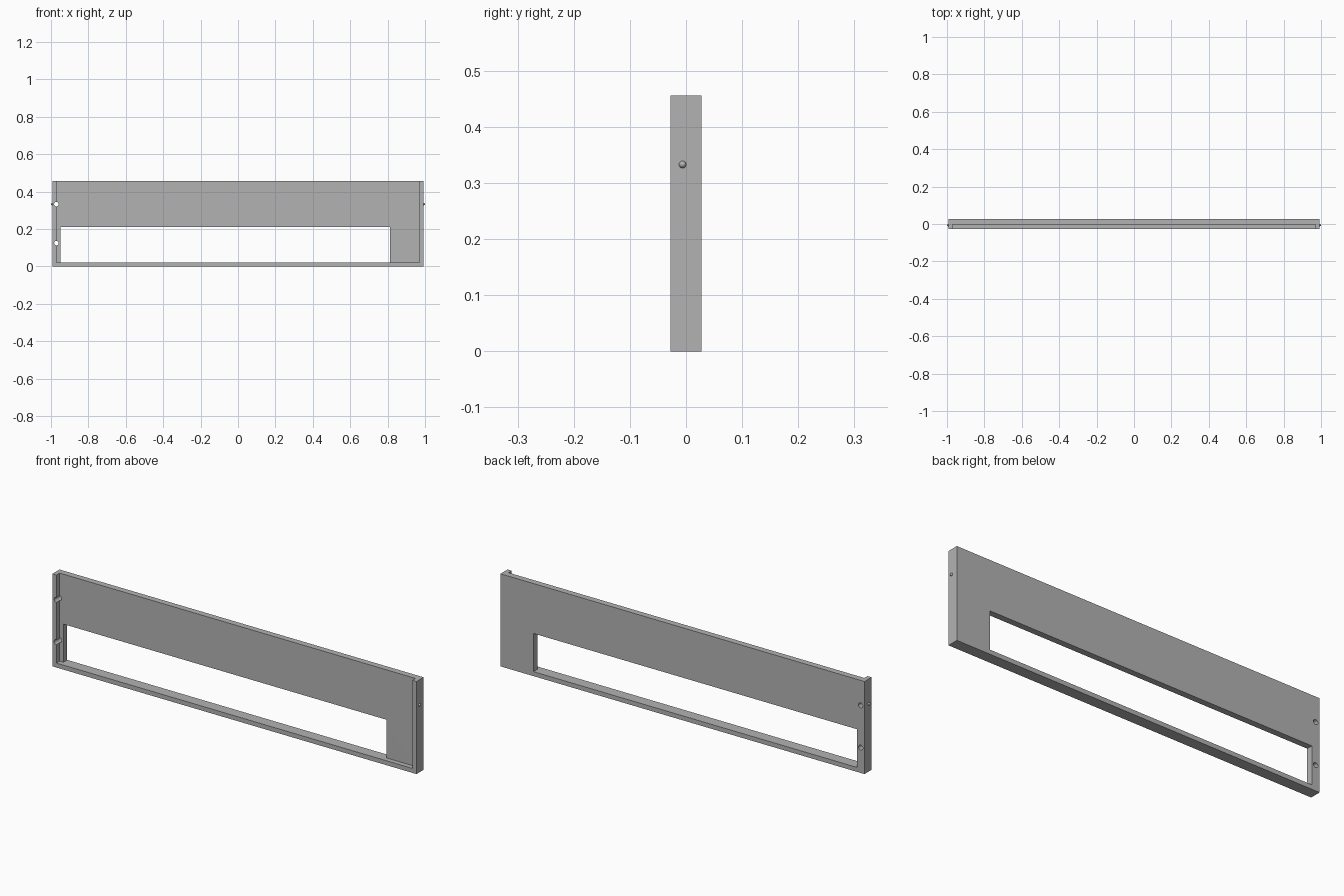
import bpy
import math

cube = bpy.data.objects.get("Cube")
if cube:
    bpy.data.objects.remove(cube, do_unlink=True)

grey = bpy.data.materials.new("mid grey")
grey.use_nodes = True
colour = (0.45, 0.45, 0.45, 1)
grey.diffuse_color = colour
grey.node_tree.nodes["Principled BSDF"].inputs["Base Color"].default_value = colour

HALF_X, HALF_Y, HEIGHT = 0.992, 0.0275, 0.456
WALL, PLATE_FRONT = 0.022, -0.003


def box(name, low, high):
    """Box spanning two opposite corners."""
    centre = [(a + b) / 2 for a, b in zip(low, high)]
    bpy.ops.mesh.primitive_cube_add(size=1, location=centre)
    ob = bpy.context.object
    ob.name = name
    ob.scale = [b - a for a, b in zip(low, high)]
    bpy.ops.object.transform_apply(location=True, rotation=True, scale=True)
    ob.data.materials.append(grey)
    return ob


def cut(target, cutter):
    """Subtract a cutter, then remove it."""
    cutter.hide_render = True
    mod = target.modifiers.new("cut", 'BOOLEAN')
    mod.operation = 'DIFFERENCE'
    mod.solver = 'EXACT'
    mod.object = cutter
    bpy.ops.object.select_all(action='DESELECT')
    bpy.context.view_layer.objects.active = target
    target.select_set(True)
    bpy.ops.object.modifier_apply(modifier=mod.name)
    bpy.data.objects.remove(cutter, do_unlink=True)


# Panel with a raised rim on the sides and bottom, open at the top
panel = box("panel", (-HALF_X, -HALF_Y, 0), (HALF_X, HALF_Y, HEIGHT))
inner = HALF_X - WALL
cut(panel, box("recess_cutter", (-inner, -0.1, WALL), (inner, PLATE_FRONT, 0.6)))

# Long window, its sill level with the bottom rim
cut(panel, box("window_cutter", (-0.95, -0.1, WALL), (0.812, 0.1, 0.21)))

# Screw holes that also notch the right rim
for z in (0.125, 0.333):
    bpy.ops.mesh.primitive_cylinder_add(vertices=24, radius=0.012, depth=0.3,
                                        location=(-0.971, 0, z),
                                        rotation=(math.pi / 2, 0, 0))
    hole = bpy.context.object
    hole.data.materials.append(grey)
    cut(panel, hole)
bpy.ops.object.shade_smooth_by_angle(angle=math.radians(30))

# Small rounded locating bumps on both ends
for side, name in ((1, "left_bump"), (-1, "right_bump")):
    bpy.ops.mesh.primitive_uv_sphere_add(segments=20, ring_count=12, radius=0.0065,
                                         location=(side * HALF_X, -0.006, 0.333))
    bump = bpy.context.object
    bump.name = name
    bump.scale.x = 0.008 / 0.0065
    bump.data.materials.append(grey)
    bpy.ops.object.shade_smooth()
